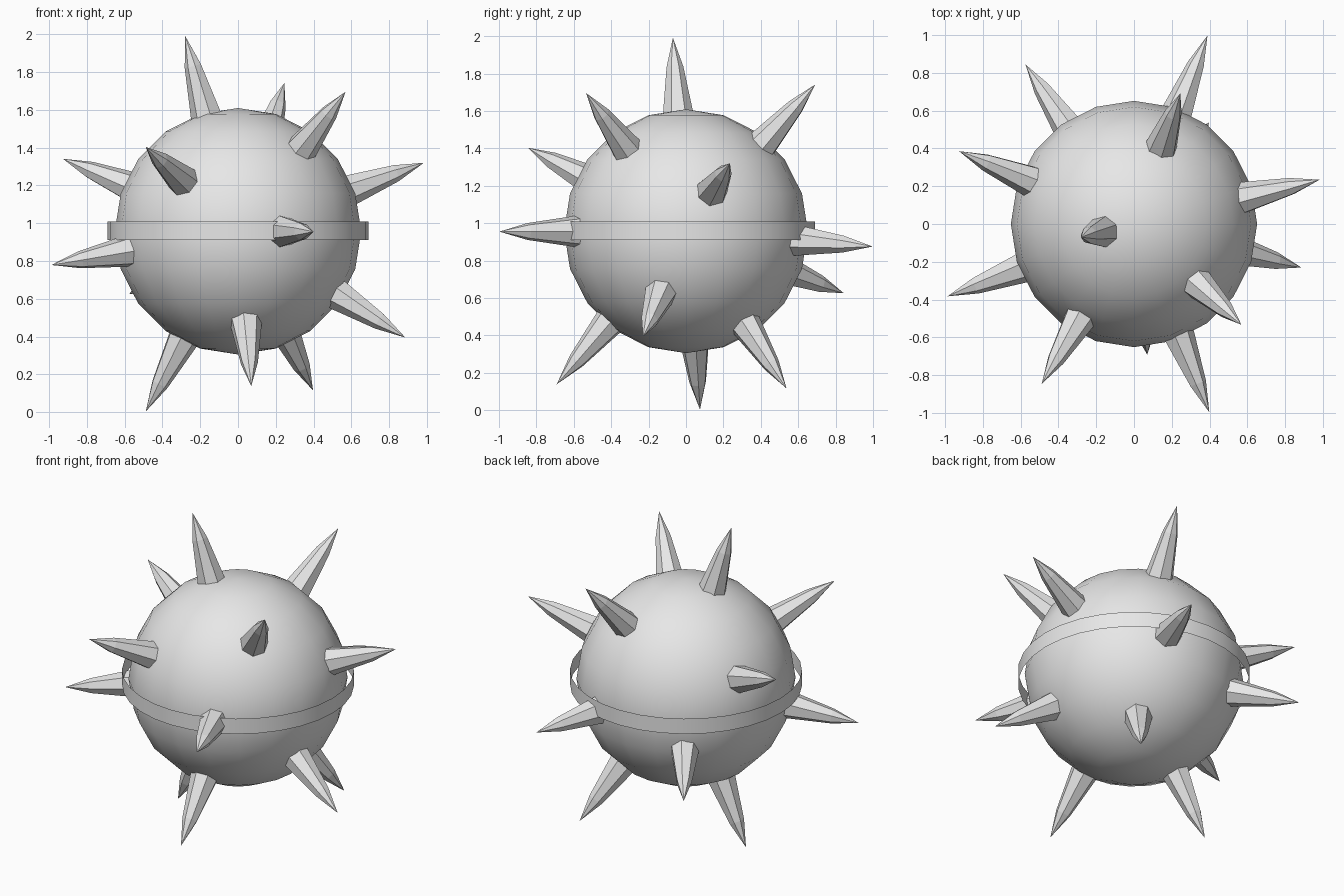
import bpy
import bmesh
from math import cos, sin, tau
from mathutils import Vector

if "Cube" in bpy.data.objects:
    bpy.data.objects.remove(bpy.data.objects["Cube"], do_unlink=True)

CENTRE = Vector((0, 0, 0.957))
BALL_RADIUS = 0.652

grey = bpy.data.materials.new("plain_grey")
grey.use_nodes = True
grey.diffuse_color = (0.8, 0.8, 0.8, 1)
grey.node_tree.nodes["Principled BSDF"].inputs["Base Color"].default_value = grey.diffuse_color


def lathe_mesh(name, profile, sides, smooth=False):
    """Open surface turned around z from (radius, height) pairs; radius 0 makes a point."""
    bm = bmesh.new()
    rings = []
    for radius, height in profile:
        count = sides if radius else 1
        rings.append([bm.verts.new((radius * cos(tau * i / sides),
                                    radius * sin(tau * i / sides), height))
                      for i in range(count)])
    for low, high in zip(rings, rings[1:]):
        for i in range(sides):
            j = (i + 1) % sides
            corners = [low[i], low[j]]
            corners += [high[j], high[i]] if len(high) > 1 else [high[0]]
            bm.faces.new(corners).smooth = smooth
    mesh = bpy.data.meshes.new(name)
    bm.to_mesh(mesh)
    bm.free()
    mesh.materials.append(grey)
    return mesh


def add_object(name, mesh):
    obj = bpy.data.objects.new(name, mesh)
    obj.location = CENTRE
    bpy.context.collection.objects.link(obj)
    return obj


# Round body
bpy.ops.mesh.primitive_uv_sphere_add(segments=20, ring_count=10,
                                     radius=BALL_RADIUS, location=CENTRE)
ball = bpy.context.object
ball.name = "ball"
bpy.ops.object.shade_smooth()
ball.data.materials.append(grey)

# Thin open band floating around the middle
add_object("belt", lathe_mesh("belt", [(0.69, -0.047), (0.69, 0.053)], 32, True))

# Faceted spikes, pointing outwards to these tips
spike = lathe_mesh("spike", [(0.093, 0.58), (0.046, 0.91), (0, 1.074)], 7)
TIPS = [
    (-0.28, -0.07, 1.99), (0.245, 0.69, 1.74), (0.565, -0.53, 1.69),
    (0.985, 0.235, 1.32), (-0.925, 0.385, 1.34), (-0.485, -0.84, 1.40),
    (0.40, -1.0, 0.955), (-0.98, -0.38, 0.78), (0.885, -0.23, 0.395),
    (0.07, -0.69, 0.14), (0.395, 0.535, 0.12), (-0.49, 0.075, 0),
    (0.39, 1.0, 0.875), (-0.575, 0.845, 0.625),
]
for number, tip in enumerate(TIPS, 1):
    obj = add_object(f"spike_{number}", spike)
    obj.rotation_euler = (Vector(tip) - CENTRE).to_track_quat('Z', 'Y').to_euler()
